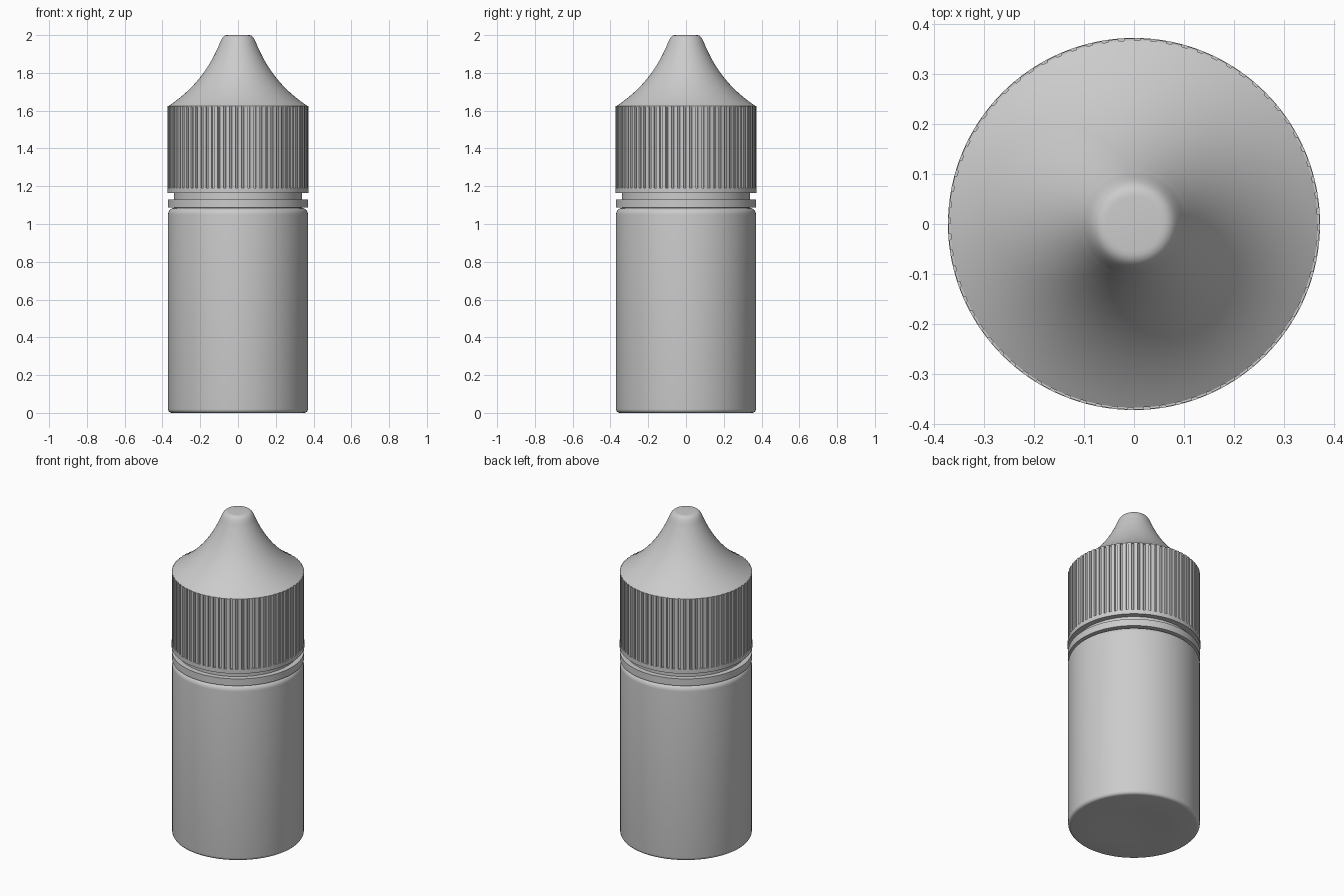
import bpy, bmesh
from math import sin, cos, tau, radians
from mathutils import Vector
from mathutils.geometry import interpolate_bezier

if "Cube" in bpy.data.objects:
    bpy.data.objects.remove(bpy.data.objects["Cube"])

SEGMENTS = 128


def finish(bm, name, angle=30):
    bmesh.ops.remove_doubles(bm, verts=bm.verts, dist=1e-5)
    bmesh.ops.recalc_face_normals(bm, faces=bm.faces)
    mesh = bpy.data.meshes.new(name)
    bm.to_mesh(mesh)
    bm.free()
    obj = bpy.data.objects.new(name, mesh)
    bpy.context.collection.objects.link(obj)
    bpy.ops.object.select_all(action='DESELECT')
    obj.select_set(True)
    bpy.context.view_layer.objects.active = obj
    bpy.ops.object.shade_smooth_by_angle(angle=radians(angle))
    return obj


def lathe(name, profile):
    """Spin an (r, z) profile around z."""
    bm = bmesh.new()
    verts = [bm.verts.new((r, 0, z)) for r, z in profile]
    edges = [bm.edges.new(pair) for pair in zip(verts, verts[1:])]
    bmesh.ops.spin(bm, geom=verts + edges, cent=(0, 0, 0), axis=(0, 0, 1),
                   angle=tau, steps=SEGMENTS)
    return finish(bm, name)


def curve(p0, h0, h1, p1, n):
    pts = interpolate_bezier(*[Vector((r, 0, z)) for r, z in (p0, h0, h1, p1)], n)
    return [(p.x, p.z) for p in pts]


# Bottle body with rounded base and shoulder
lathe("bottle_body",
      [(0, 0.008), (0.1, 0.006), (0.2, 0)]
      + curve((0.35, 0), (0.362, 0), (0.37, 0.009), (0.37, 0.02), 6)
      + curve((0.37, 1.05), (0.37, 1.069), (0.357, 1.085), (0.335, 1.085), 8)
      + [(0, 1.085)])

# Neck between body and cap
lathe("neck", [(0, 1.08), (0.34, 1.08), (0.34, 1.18), (0, 1.18)])

# Tamper ring, then the plain lip at the foot of the cap
for name, z0, z1, r in (("tamper_ring", 1.087, 1.13, 0.371),
                        ("cap_lip", 1.163, 1.19, 0.373)):
    lathe(name, [(0, z0), (r, z0), (r, z1), (0, z1)])

# Ribbed grip: extruded gear-like outline
RIBS = 72
bm = bmesh.new()
outline = []
for i in range(RIBS):
    for frac, r in ((0, 0.372), (0.6, 0.372), (0.68, 0.364), (0.92, 0.364)):
        a = tau * (i + frac) / RIBS
        outline.append(bm.verts.new((r * cos(a), r * sin(a), 1.19)))
base = bm.faces.new(outline)
top = bmesh.ops.extrude_face_region(bm, geom=[base])["geom"]
bmesh.ops.translate(bm, vec=(0, 0, 0.435),
                    verts=[v for v in top if isinstance(v, bmesh.types.BMVert)])
finish(bm, "cap_ribbed_grip", 20)

# Flared spout cover with a small rounded tip
lathe("cap_spout",
      [(0, 1.62), (0.368, 1.62)]
      + curve((0.368, 1.625), (0.23, 1.715), (0.155, 1.825), (0.106, 1.935), 24)
      + curve((0.105, 1.937), (0.088, 1.978), (0.082, 2.0), (0.055, 2.0), 10)
      + [(0, 2.0)])
